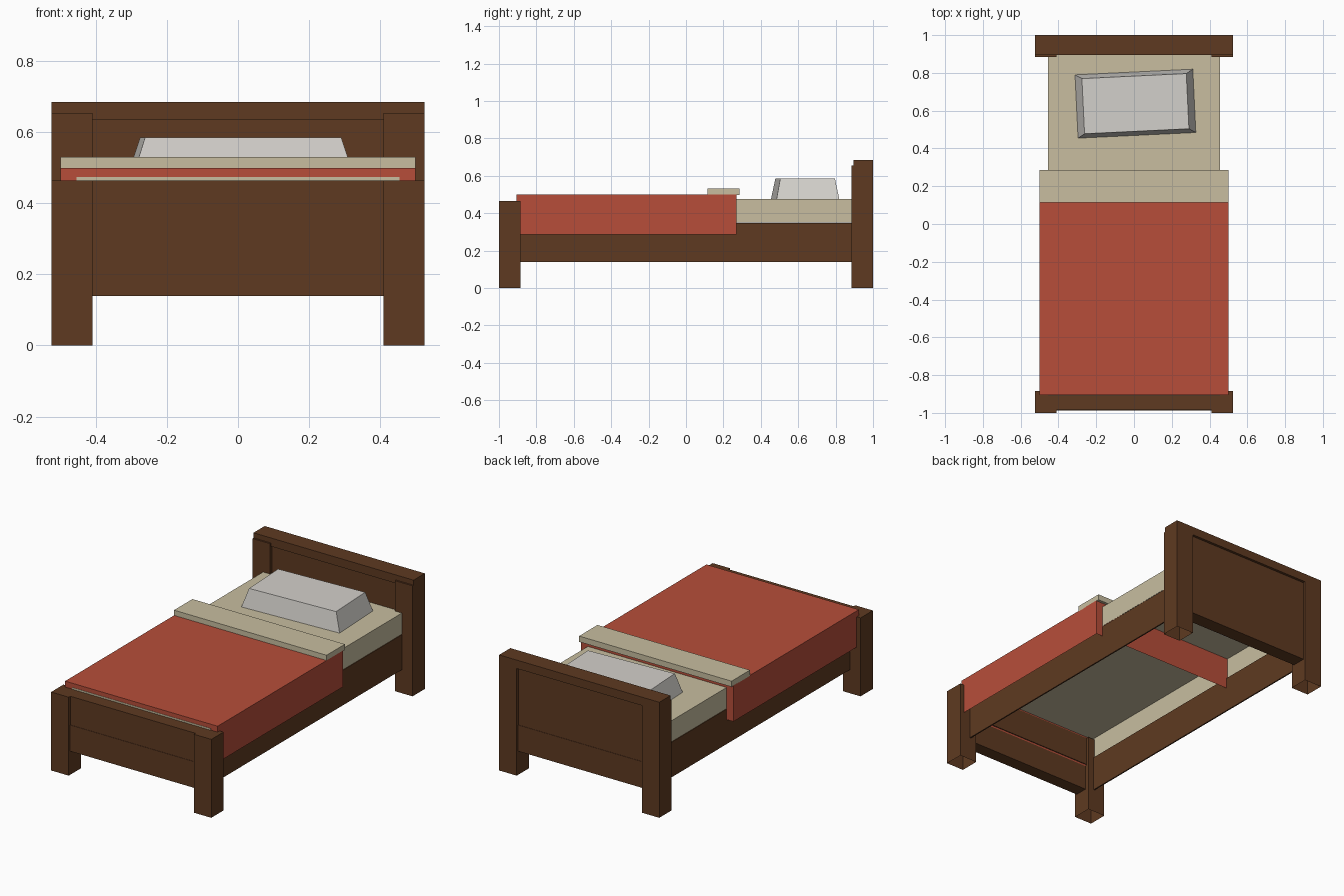
import bpy
import bmesh
from mathutils import Matrix
from math import radians

if "Cube" in bpy.data.objects:
    bpy.data.objects.remove(bpy.data.objects["Cube"], do_unlink=True)


def material(name, rgb):
    mat = bpy.data.materials.new(name)
    mat.use_nodes = True
    colour = (*rgb, 1)
    mat.diffuse_color = colour
    bsdf = next(n for n in mat.node_tree.nodes if n.type == 'BSDF_PRINCIPLED')
    bsdf.inputs["Base Color"].default_value = colour
    bsdf.inputs["Roughness"].default_value = 0.8
    return mat


wood = material("dark wood", (0.112, 0.042, 0.015))
red = material("red blanket", (0.474, 0.076, 0.042))
cream = material("cream linen", (0.578, 0.515, 0.352))
white = material("pale pillow", (0.651, 0.631, 0.597))


def block(name, mat, x, y, z, open_bottom=False, taper=(1, 1), turn=0):
    """Box between ranges; may lack its underside, narrow upwards or turn about z."""
    bm = bmesh.new()
    bmesh.ops.create_cube(bm, size=1)
    bm.normal_update()
    if open_bottom:
        under = [f for f in bm.faces if f.normal.z < -0.9]
        bmesh.ops.delete(bm, geom=under, context='FACES_ONLY')
    for v in bm.verts:
        if v.co.z > 0:
            v.co.x *= taper[0]
            v.co.y *= taper[1]
    size = [r[1] - r[0] for r in (x, y, z)]
    centre = [(r[0] + r[1]) / 2 for r in (x, y, z)]
    bm.transform(Matrix.Translation(centre) @ Matrix.Rotation(radians(turn), 4, 'Z')
                 @ Matrix.Diagonal((*size, 1)))
    mesh = bpy.data.meshes.new(name)
    bm.to_mesh(mesh)
    bm.free()
    mesh.materials.append(mat)
    obj = bpy.data.objects.new(name, mesh)
    bpy.context.collection.objects.link(obj)
    return obj


# Posts and side rails, one of each per side
for side, s in (("left", 1), ("right", -1)):
    post_x = sorted((s * 0.41, s * 0.525))
    rail_x = sorted((s * 0.448, s * 0.456))
    block(f"{side}_foot_post", wood, post_x, (-1, -0.885), (0, 0.465), True)
    block(f"{side}_head_post", wood, post_x, (0.885, 1), (0, 0.655), True)
    block(f"{side}_side_rail", wood, rail_x, (-0.9, 0.9), (0.14, 0.348))

# Footboard
inner = (-0.41, 0.41)
block("foot_panel", wood, inner, (-0.985, -0.9), (0.295, 0.465))
block("foot_lower_rail", wood, inner, (-0.987, -0.91), (0.14, 0.295))

# Headboard
block("head_panel", wood, inner, (0.905, 0.985), (0.295, 0.635))
block("head_lower_rail", wood, inner, (0.903, 0.987), (0.14, 0.295))
block("head_cap", wood, (-0.525, 0.525), (0.895, 1), (0.635, 0.685))

# Bedding
block("mattress", cream, (-0.455, 0.455), (-0.907, 0.9), (0.35, 0.475), True)
block("blanket", red, (-0.5, 0.5), (-0.905, 0.27), (0.285, 0.5), True)
block("folded_sheet", cream, (-0.5, 0.5), (0.115, 0.287), (0.497, 0.531))
block("pillow", white, (-0.305, 0.32), (0.469, 0.805), (0.474, 0.585),
      taper=(0.885, 0.87), turn=2.75)
